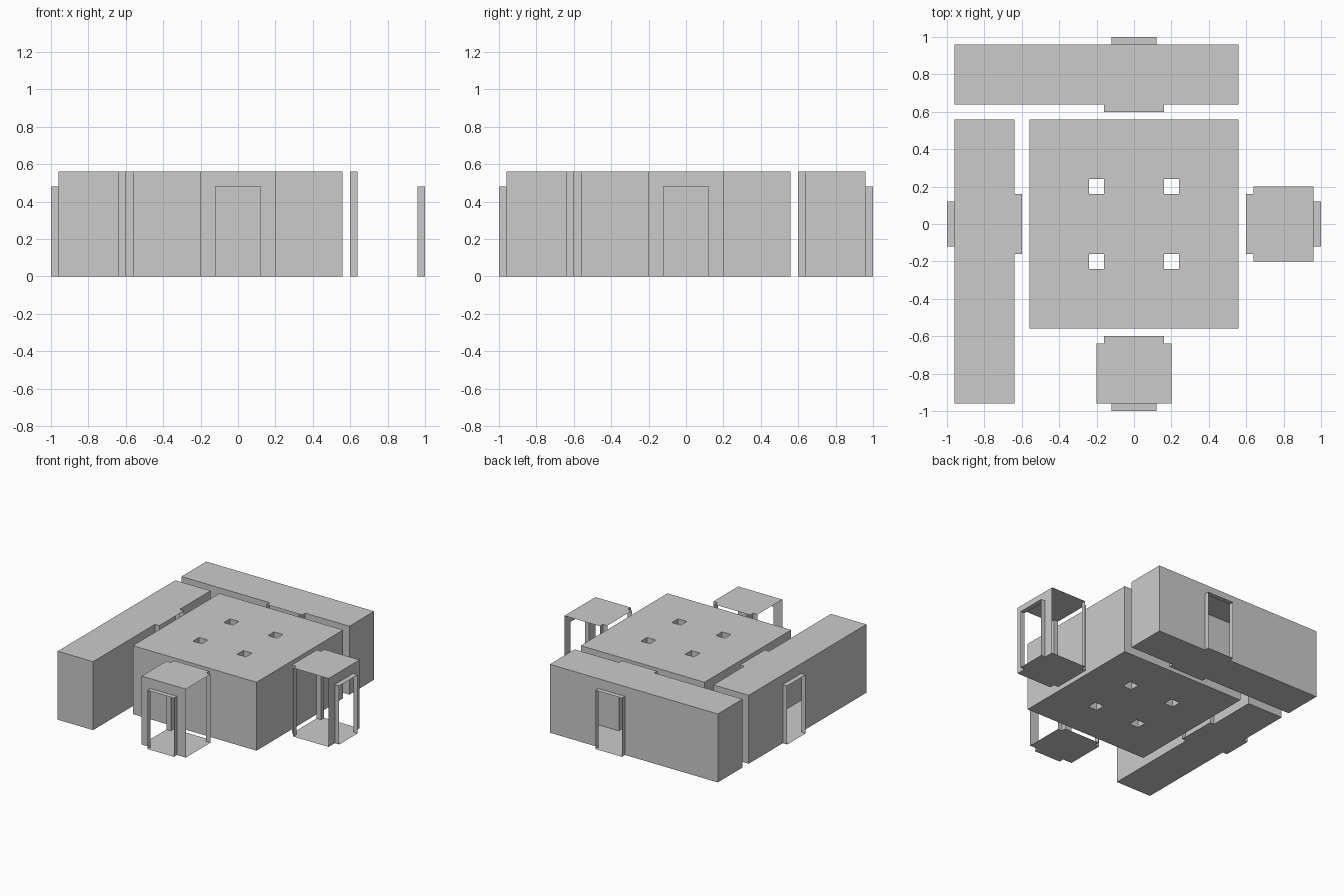
import bpy, bmesh
from mathutils import Matrix
from math import radians

if "Cube" in bpy.data.objects:
    bpy.data.objects.remove(bpy.data.objects["Cube"])

H = 0.56          # room height
DOOR_H = 0.48     # outer door height
INNER, OUTER = 0.64, 0.96


def finish(bm, name, angle=0):
    bmesh.ops.remove_doubles(bm, verts=bm.verts, dist=0.0005)
    bmesh.ops.recalc_face_normals(bm, faces=bm.faces)
    bm.transform(Matrix.Rotation(radians(angle), 4, 'Z'))
    mesh = bpy.data.meshes.new(name)
    bm.to_mesh(mesh)
    bm.free()
    bpy.context.collection.objects.link(bpy.data.objects.new(name, mesh))


def quad(bm, *pts):
    bm.faces.new([bm.verts.new(p) for p in pts])


def flat(bm, x0, x1, y0, y1, z):
    quad(bm, (x0, y0, z), (x1, y0, z), (x1, y1, z), (x0, y1, z))


def wall(bm, p, q, z0, z1):
    quad(bm, (*p, z0), (*q, z0), (*q, z1), (*p, z1))


def passage(bm, half, y0, y1, top):
    # open-ended doorway sleeve
    for z in (0, top):
        flat(bm, -half, half, y0, y1, z)
    for x in (-half, half):
        wall(bm, (x, y0), (x, y1), 0, top)


def wing(name, x0, x1, angle, closed_ends):
    # thin-shelled side room, drawn at the front and turned into place
    bm = bmesh.new()
    for z in (0, H):
        flat(bm, x0, x1, -OUTER, -INNER, z)
    if closed_ends:
        for x in (x0, x1):
            wall(bm, (x, -OUTER), (x, -INNER), 0, H)
    # long walls, split around their doorways
    for y, half in ((-OUTER, 0.12), (-INNER, 0.16)):
        wall(bm, (x0, y), (-half, y), 0, H)
        wall(bm, (half, y), (x1, y), 0, H)
    wall(bm, (-0.12, -OUTER), (0.12, -OUTER), DOOR_H, H)
    passage(bm, 0.12, -1.0, -OUTER, DOOR_H)
    passage(bm, 0.16, -INNER, -0.60, H)
    finish(bm, name, angle)


# central hall with four square shafts
bm = bmesh.new()
cuts = [-0.56, -0.24, -0.16, 0.16, 0.24, 0.56]
for i in range(5):
    for j in range(5):
        if i in (1, 3) and j in (1, 3):
            xa, xb, ya, yb = cuts[i], cuts[i + 1], cuts[j], cuts[j + 1]
            ring = [(xa, ya), (xb, ya), (xb, yb), (xa, yb)]
            for k in range(4):
                wall(bm, ring[k], ring[(k + 1) % 4], 0, H)
        else:
            for z in (0, H):
                flat(bm, cuts[i], cuts[i + 1], cuts[j], cuts[j + 1], z)
for i in range(5):
    for s in (-0.56, 0.56):
        wall(bm, (cuts[i], s), (cuts[i + 1], s), 0, H)
        wall(bm, (s, cuts[i]), (s, cuts[i + 1]), 0, H)
bmesh.ops.remove_doubles(bm, verts=bm.verts, dist=0.0005)
bmesh.ops.dissolve_limit(bm, angle_limit=radians(1), verts=bm.verts, edges=bm.edges)
finish(bm, "central_hall")

# two long closed corridors and two short open-sided lobbies
wing("back_corridor", -0.56, 0.96, 180, True)
wing("left_corridor", -0.56, 0.96, -90, True)
wing("front_lobby", -0.20, 0.20, 0, False)
wing("right_lobby", -0.20, 0.20, 90, False)
